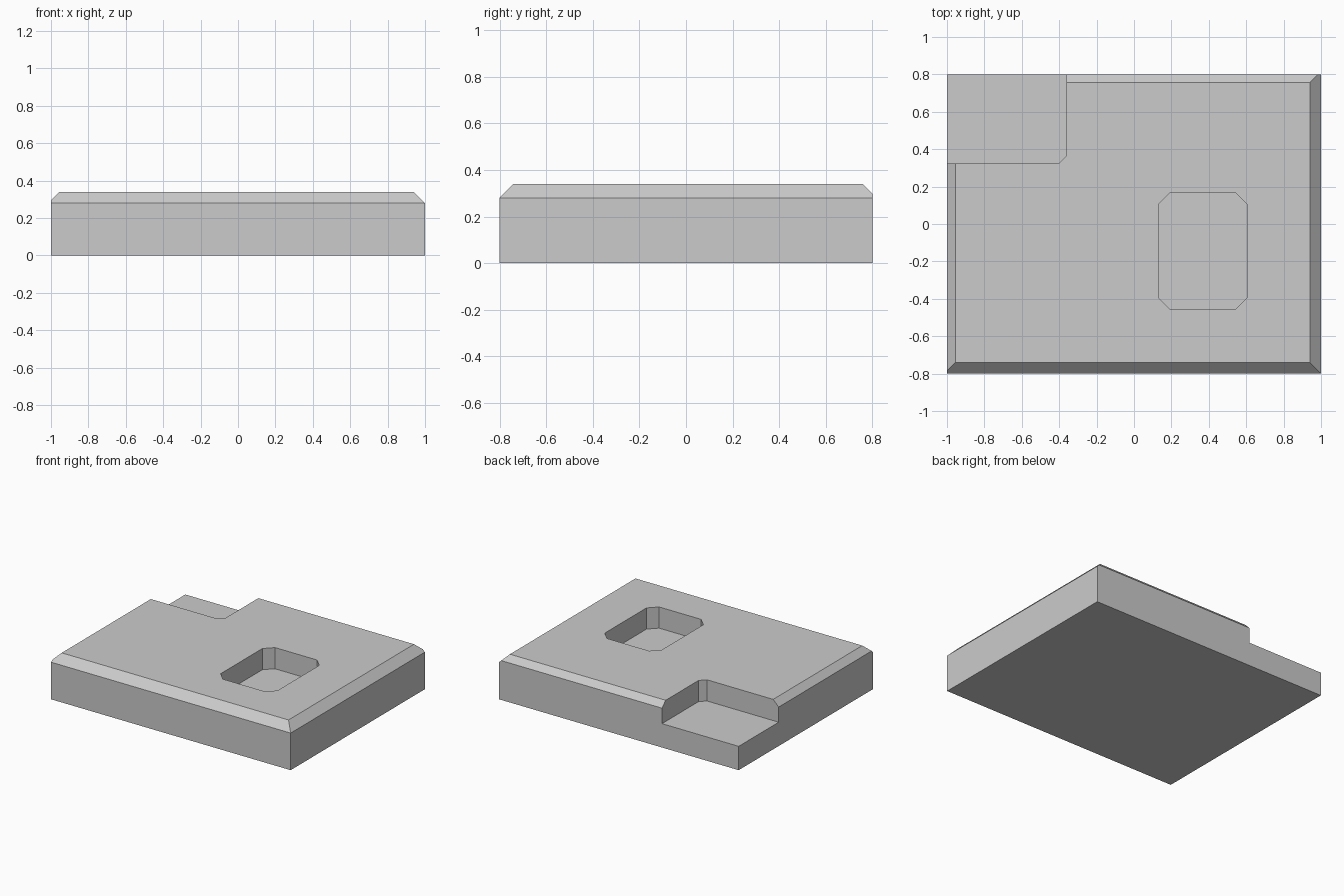
import bpy
import bmesh

cube = bpy.data.objects.get("Cube")
if cube:
    bpy.data.objects.remove(cube, do_unlink=True)

TOP, FLOOR = 0.34, 0.18   # upper face, and floor of both recesses

grey = bpy.data.materials.new("light grey")
grey.use_nodes = True
colour = (0.6, 0.6, 0.6, 1)
grey.diffuse_color = colour
grey.node_tree.nodes["Principled BSDF"].inputs["Base Color"].default_value = colour


def make_object(name, bm):
    bmesh.ops.recalc_face_normals(bm, faces=bm.faces)
    mesh = bpy.data.meshes.new(name)
    bm.to_mesh(mesh)
    bm.free()
    mesh.materials.append(grey)
    obj = bpy.data.objects.new(name, mesh)
    bpy.context.collection.objects.link(obj)
    return obj


def prism(outline, bottom, top):
    """Extrude a flat outline upwards."""
    bm = bmesh.new()
    face = bm.faces.new([bm.verts.new((x, y, bottom)) for x, y in outline])
    grown = bmesh.ops.extrude_face_region(bm, geom=[face])["geom"]
    verts = [v for v in grown if isinstance(v, bmesh.types.BMVert)]
    bmesh.ops.translate(bm, verts=verts, vec=(0, 0, top - bottom))
    return bm


def cut_recess(target, name, outline):
    cutter = make_object(name, prism(outline, FLOOR, TOP + 0.2))
    cutter.hide_render = True
    cutter.display_type = 'WIRE'
    mod = target.modifiers.new(name, 'BOOLEAN')
    mod.operation = 'DIFFERENCE'
    mod.solver = 'EXACT'
    mod.object = cutter


# Slab, with a sloped cut along each upper edge
bm = prism([(-1, -0.8), (1, -0.8), (1, 0.8), (-1, 0.8)], 0, TOP)
bevels = [((0, -1), 0.8, 0.06), ((1, 0), 1, 0.06),
          ((0, 1), 0.8, 0.043), ((-1, 0), 1, 0.046)]
for (dx, dy), reach, size in bevels:
    inset = reach - size
    bmesh.ops.bisect_plane(
        bm, geom=bm.verts[:] + bm.edges[:] + bm.faces[:],
        plane_co=(dx * inset, dy * inset, TOP), plane_no=(dx, dy, 1),
        clear_outer=True)
    bmesh.ops.holes_fill(bm, edges=[e for e in bm.edges if e.is_boundary])
slab = make_object("slab", bm)

# Rectangular pocket with clipped corners
x0, x1, y0, y1, c = 0.13, 0.605, -0.455, 0.167, 0.062
cut_recess(slab, "pocket_cutter", [
    (x0 + c, y0), (x1 - c, y0), (x1, y0 + c), (x1, y1 - c),
    (x1 - c, y1), (x0 + c, y1), (x0, y1 - c), (x0, y0 + c)])

# Stepped notch out of the back corner
x, y, c = -0.36, 0.323, 0.042
cut_recess(slab, "corner_notch_cutter", [
    (-1.2, y), (x - c, y), (x, y + c), (x, 1), (-1.2, 1)])
